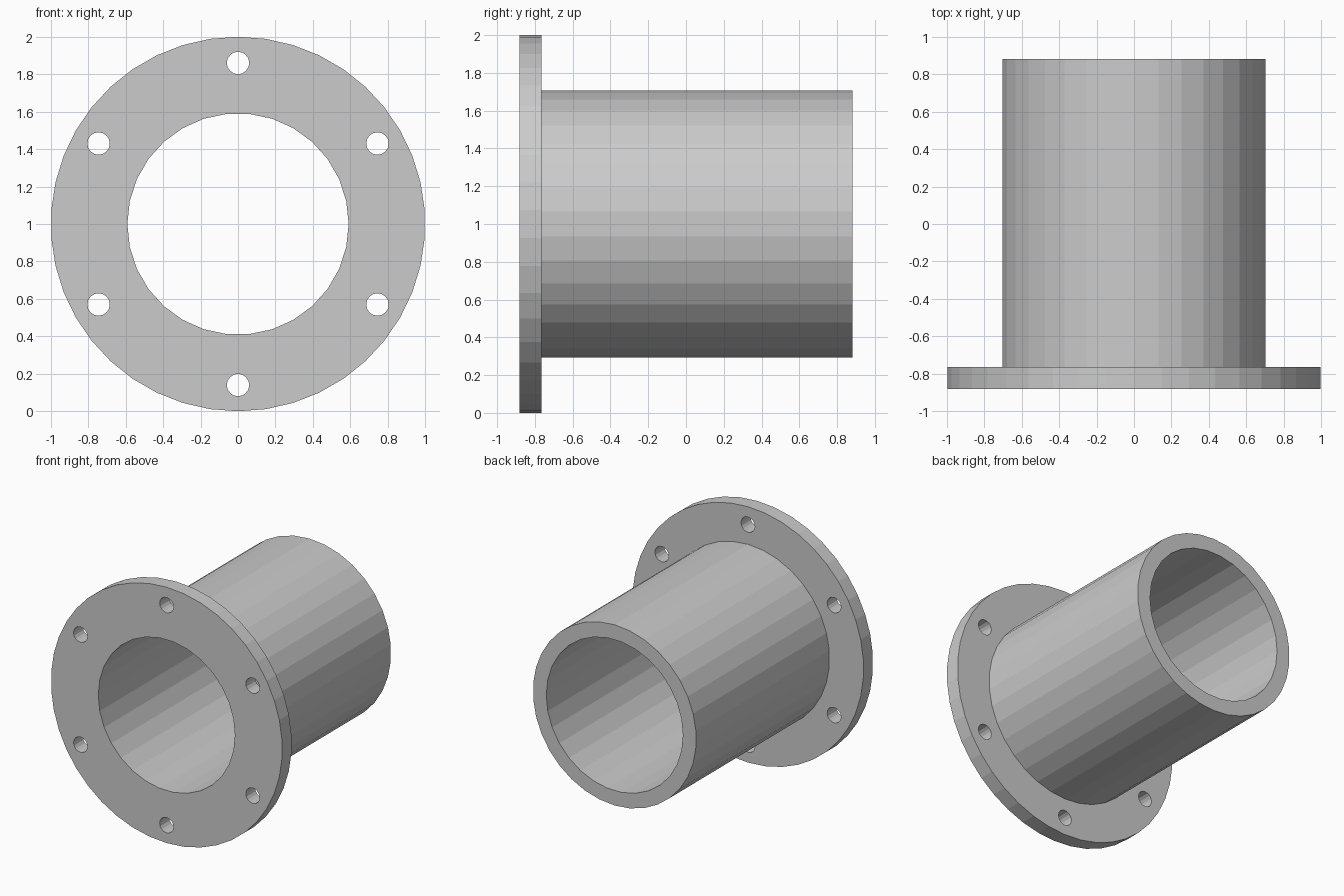
import bpy, bmesh
from math import sin, cos, pi, radians
from mathutils import Vector

cube = bpy.data.objects.get("Cube")
if cube:
    bpy.data.objects.remove(cube, do_unlink=True)

# Single matte grey for the whole fitting
grey = bpy.data.materials.new("light_grey")
grey.use_nodes = True
colour = (0.6, 0.6, 0.6, 1)
grey.diffuse_color = colour
grey.node_tree.nodes["Principled BSDF"].inputs["Base Color"].default_value = colour

AXIS_Z = 1.0
FRONT, FLANGE_BACK, BACK = -0.882, -0.765, 0.882
BORE = (0, 0, 0.591, 30, 0)


def plate(name, y0, y1, circles):
    """Extrude a disc outline with round holes from y0 to y1.
    Each circle is (x, z from axis, radius, sides, start angle)."""
    bm = bmesh.new()
    for cx, cz, radius, sides, start in circles:
        ring = []
        for i in range(sides):
            a = start + 2 * pi * i / sides
            ring.append(bm.verts.new((cx + radius * cos(a), y0, AXIS_Z + cz + radius * sin(a))))
        for i in range(sides):
            bm.edges.new((ring[i - 1], ring[i]))
    bmesh.ops.triangle_fill(bm, edges=bm.edges[:], use_beauty=True, normal=Vector((0, -1, 0)))
    # Keep the front cap while extruding it into a solid
    result = bmesh.ops.extrude_face_region(bm, geom=bm.faces[:], use_keep_orig=True)
    moved = [g for g in result["geom"] if isinstance(g, bmesh.types.BMVert)]
    bmesh.ops.translate(bm, verts=moved, vec=(0, y1 - y0, 0))
    bmesh.ops.recalc_face_normals(bm, faces=bm.faces[:])
    mesh = bpy.data.meshes.new(name)
    bm.to_mesh(mesh)
    bm.free()
    mesh.materials.append(grey)
    obj = bpy.data.objects.new(name, mesh)
    bpy.context.collection.objects.link(obj)
    return obj


# Flange with six bolt holes around the bore
bolt_angles = [radians(90 + 60 * i) for i in range(6)]
bolt_holes = [(0.86 * cos(a), 0.86 * sin(a), 0.06, 16, 0) for a in bolt_angles]
plate("flange", FRONT, FLANGE_BACK, [(0, 0, 1.0, 42, pi / 2), BORE] + bolt_holes)

# Pipe barrel behind the flange
plate("pipe_barrel", FLANGE_BACK, BACK, [(0, 0, 0.706, 34, pi / 2), BORE])
